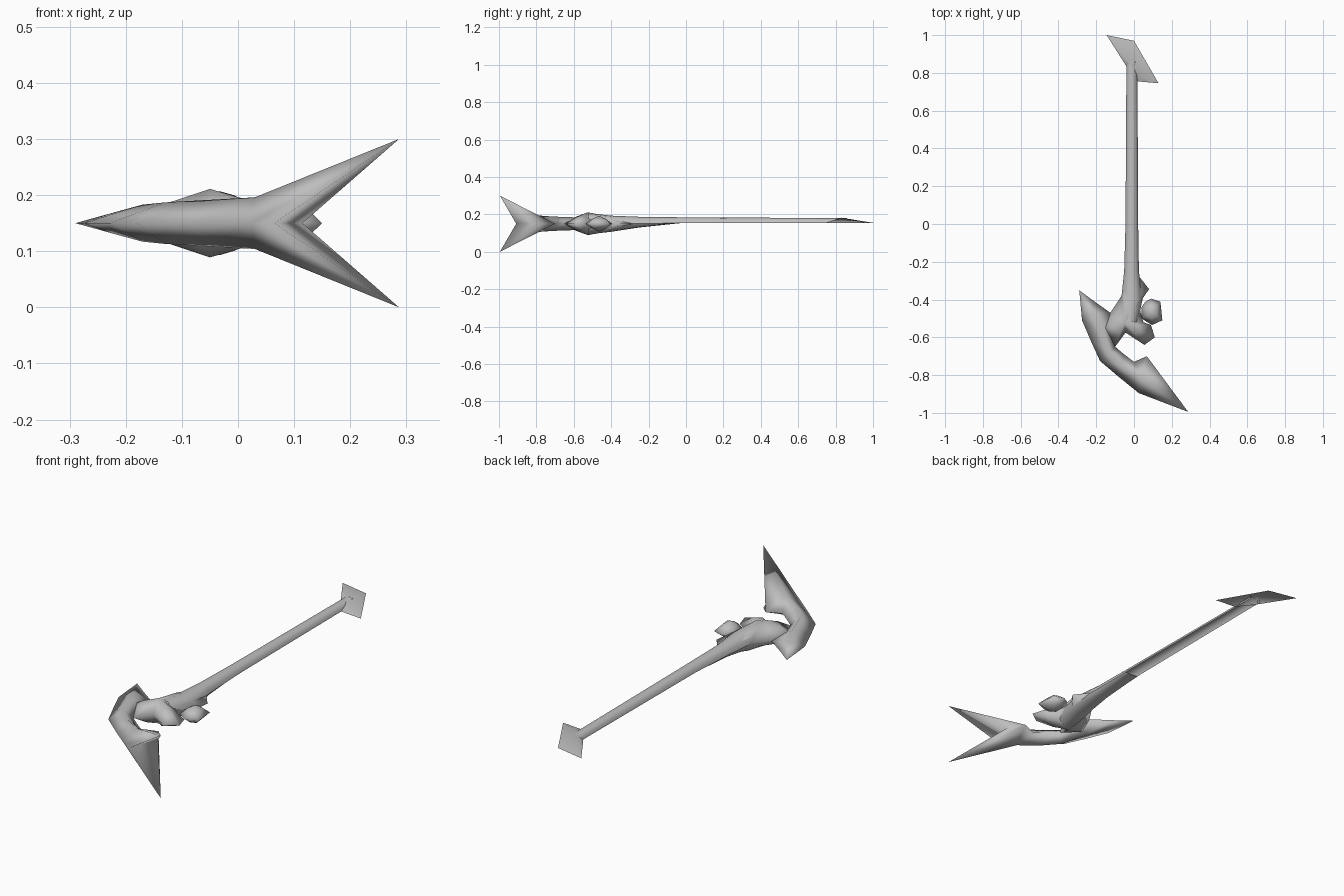
import bpy, bmesh, math

if "Cube" in bpy.data.objects:
    bpy.data.objects.remove(bpy.data.objects["Cube"])

MID = 0.15  # height of the symmetry plane

steel = bpy.data.materials.new("grey steel")
steel.use_nodes = True
GREY = (0.52, 0.52, 0.52, 1)
steel.diffuse_color = GREY
steel.node_tree.nodes["Principled BSDF"].inputs["Base Color"].default_value = GREY


def finish(name, bm, closed=True):
    """Turn a bmesh into a smooth shaded steel object."""
    if closed:
        bmesh.ops.remove_doubles(bm, verts=bm.verts, dist=0.0005)
        bmesh.ops.recalc_face_normals(bm, faces=bm.faces)
    mesh = bpy.data.meshes.new(name)
    bm.to_mesh(mesh)
    bm.free()
    mesh.materials.append(steel)
    mesh.polygons.foreach_set("use_smooth", [True] * len(mesh.polygons))
    obj = bpy.data.objects.new(name, mesh)
    bpy.context.collection.objects.link(obj)
    return obj


def add_face(bm, points, up=0):
    """Add a face; up = 1 or -1 makes its normal point up or down."""
    face = bm.faces.new([p if isinstance(p, bmesh.types.BMVert) else bm.verts.new(p)
                         for p in points])
    face.normal_update()
    if up and face.normal.z * up < 0:
        face.normal_flip()


def pillow(name, rim, peak, height, swell=0.62):
    """Lens shape: a flat rim on the mid plane bulging to a peak on both sides."""
    bm = bmesh.new()
    edge = [bm.verts.new((x, y, MID)) for x, y in rim]
    n = len(rim)
    for s in (1, -1):
        top = bm.verts.new((*peak, MID + s * height))
        ring = [bm.verts.new(((x + peak[0]) / 2, (y + peak[1]) / 2, MID + s * height * swell))
                for x, y in rim]
        for i in range(n):
            j = (i + 1) % n
            add_face(bm, (edge[i], edge[j], ring[j], ring[i]), s)
            add_face(bm, (ring[i], ring[j], top), s)
    return finish(name, bm)


def arch_loft(bm, sections, steps=6):
    """Loft half-ellipse arches along y; section = y, x left, x right, base z, crown z."""
    rows = []
    for y, xl, xr, base, crown in sections:
        c, r = (xl + xr) / 2, (xr - xl) / 2
        rows.append([bm.verts.new((c - r * math.cos(a), y, base + (crown - base) * math.sin(a)))
                     for a in (math.pi * k / steps for k in range(steps + 1))])
    up = 1 if sections[-1][4] > sections[-1][3] else -1
    for a, b in zip(rows, rows[1:]):
        for k in range(steps):
            add_face(bm, (a[k], a[k + 1], b[k + 1], b[k]), up)


# Shaft: a half-round upper shell, closed underneath only where it swells into the head
bm = bmesh.new()
arch_loft(bm, [(0.86, -0.040, 0.018, 0.155, 0.180), (0.0, -0.045, 0.022, 0.155, 0.184),
               (-0.25, -0.052, 0.026, 0.15, 0.187), (-0.40, -0.068, 0.045, 0.15, 0.193),
               (-0.52, -0.085, 0.02, 0.15, 0.207)])
arch_loft(bm, [(-0.03, -0.045, 0.022, 0.155, 0.153), (-0.25, -0.052, 0.026, 0.15, 0.130),
               (-0.40, -0.068, 0.045, 0.15, 0.107), (-0.52, -0.085, 0.02, 0.15, 0.093)])
finish("shaft", bm, closed=False)

# Butt spike: slanted shallow shell at the far end of the shaft
bm = bmesh.new()
rim = [(-0.145, 1.0), (0.0, 0.97), (0.13, 0.745), (0.022, 0.755), (-0.04, 0.835)]
edge = [bm.verts.new((x, y, 0.155)) for x, y in rim]
crown = bm.verts.new((-0.005, 0.83, 0.182))
for i in range(len(edge)):
    add_face(bm, (edge[i], edge[(i + 1) % len(edge)], crown), 1)
finish("butt_spike", bm, closed=False)

# Head body with two claws that flank the gem
pillow("head_body",
       [(-0.05, -0.27), (-0.066, -0.38), (-0.125, -0.47), (-0.19, -0.56), (-0.10, -0.65),
        (-0.045, -0.575), (0.055, -0.64), (0.11, -0.60), (0.09, -0.535), (0.05, -0.52),
        (0.03, -0.45), (0.047, -0.392), (0.08, -0.345), (0.025, -0.275)],
       (-0.05, -0.525), 0.061)

# Gem held between the claws
pillow("gem", [(0.04, -0.44), (0.06, -0.412), (0.09, -0.395), (0.14, -0.412), (0.15, -0.51),
               (0.095, -0.535), (0.04, -0.50)], (0.095, -0.465), 0.042)

# Blade: curved diamond loft; section = outer edge, ridge, ridge half height, inner edge
SECTIONS = [
    ((-0.275, -0.51), (-0.225, -0.47), 0.018, (-0.21, -0.41)),
    ((-0.228, -0.62), (-0.17, -0.56), 0.033, (-0.125, -0.47)),
    ((-0.18, -0.725), (-0.13, -0.68), 0.037, (-0.10, -0.65)),
    ((-0.08, -0.81), (-0.06, -0.75), 0.041, (-0.055, -0.688)),
    ((0.025, -0.895), (0.03, -0.81), 0.046, (0.0, -0.73)),
]
bm = bmesh.new()
rings = []
for outer, ridge, h, inner in SECTIONS:
    rings.append([bm.verts.new(p) for p in ((*outer, MID), (*ridge, MID + h),
                                            (*inner, MID), (*ridge, MID - h))])
tip = bm.verts.new((-0.29, -0.35, MID))
for k in range(4):
    add_face(bm, (rings[0][k], rings[0][(k + 1) % 4], tip))
for a, b in zip(rings, rings[1:]):
    for k in range(4):
        j = (k + 1) % 4
        add_face(bm, (a[k], a[j], b[j], b[k]))

# Forked prongs growing from the last blade section, with a spur on the inner side
outer, top, inner, bottom = rings[-1]
crotch = bm.verts.new((0.065, -0.908, MID))
notch = bm.verts.new((0.115, -0.77, MID))
spur = bm.verts.new((0.068, -0.70, MID))
for s, ridge in ((1, top), (-1, bottom)):
    point = bm.verts.new((0.287, -0.995, MID + s * 0.15))
    add_face(bm, (inner, spur, ridge))
    loop = [spur, ridge, outer, crotch, notch]
    for i in range(5):
        add_face(bm, (loop[i], loop[(i + 1) % 5], point))
finish("forked_blade", bm)
